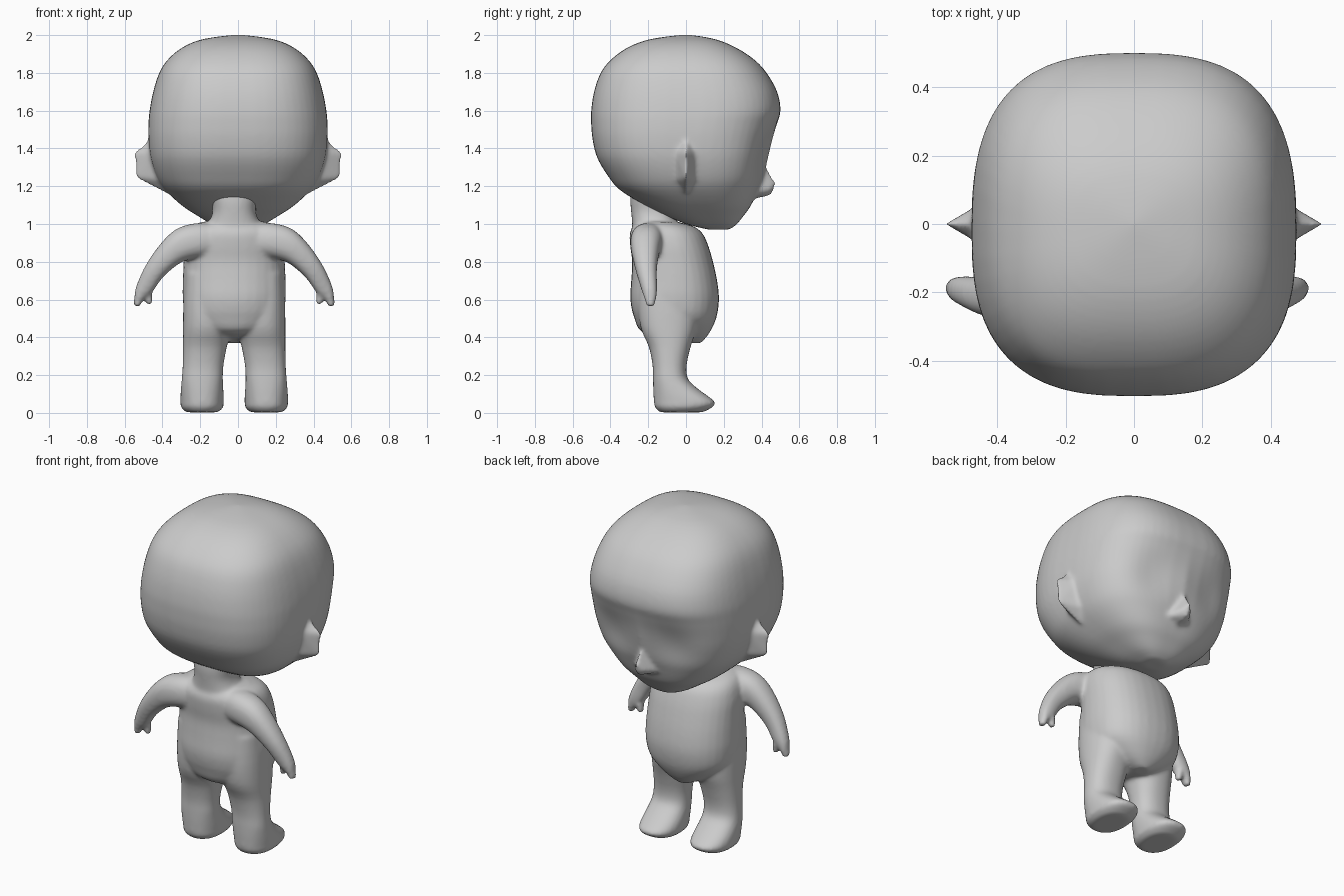
import bpy, bmesh
from math import sin, cos, pi, radians, exp, copysign


def finish(bm, name, voxel, soften):
    """Turn overlapping parts into one blended, smooth skin."""
    bmesh.ops.recalc_face_normals(bm, faces=bm.faces)
    mesh = bpy.data.meshes.new(name)
    bm.to_mesh(mesh)
    bm.free()
    obj = bpy.data.objects.new(name, mesh)
    bpy.context.collection.objects.link(obj)
    remesh = obj.modifiers.new("blend", 'REMESH')
    remesh.mode = 'VOXEL'
    remesh.voxel_size = voxel
    remesh.use_smooth_shade = True
    smooth = obj.modifiers.new("soften", 'SMOOTH')
    smooth.factor = 0.5
    smooth.iterations = soften
    return obj


def smooth_rings(rings, steps):
    """Catmull-Rom interpolation between the given rings."""
    out = []
    for i in range(len(rings) - 1):
        a, b, c, d = (rings[max(0, min(len(rings) - 1, i + k))] for k in (-1, 0, 1, 2))
        for s in range(steps):
            t = s / steps
            out.append([0.5 * (2 * q + (r - p) * t + (2 * p - 5 * q + 4 * r - w) * t * t
                               + (3 * q - p - 3 * r + w) * t ** 3)
                        for p, q, r, w in zip(a, b, c, d)])
    return out + [rings[-1]]


def loft(bm, rings, n=2.3, side=1, segs=32, steps=3):
    """Skin of rounded rings (x, y, z, half width, half depth, tilt in degrees)."""
    loops = []
    for x, y, z, rx, ry, tilt in smooth_rings(rings, steps):
        t, loop = radians(tilt), []
        for k in range(segs):
            c, s = cos(2 * pi * k / segs), sin(2 * pi * k / segs)
            u = rx * copysign(abs(c) ** (2 / n), c)
            v = ry * copysign(abs(s) ** (2 / n), s)
            loop.append(bm.verts.new((side * (x + u * cos(t)), y + v, z + u * sin(t))))
        loops.append(loop)
    for a, b in zip(loops, loops[1:]):
        for k in range(segs):
            bm.faces.new((a[k], a[k - 1], b[k - 1], b[k]))
    bm.faces.new(loops[0])
    bm.faces.new(loops[-1])


def levels(rows):
    """Upright rings from (z, x middle, half width, back y, front y)."""
    return [(x, (b + f) / 2, z, w, (f - b) / 2, 0) for z, x, w, b, f in rows]


def hull(bm, points):
    bmesh.ops.convex_hull(bm, input=[bm.verts.new(p) for p in points])


# head, with shallow eye hollows in the face
bm = bmesh.new()
loft(bm, levels([
    (0.97, 0, 0.06, 0.12, 0.23), (1.0, 0, 0.14, 0.0, 0.27), (1.05, 0, 0.225, -0.12, 0.31),
    (1.1, 0, 0.30, -0.22, 0.345), (1.18, 0, 0.385, -0.35, 0.38), (1.25, 0, 0.43, -0.41, 0.41),
    (1.35, 0, 0.463, -0.47, 0.438), (1.45, 0, 0.474, -0.495, 0.46), (1.53, 0, 0.474, -0.502, 0.482),
    (1.6, 0, 0.468, -0.502, 0.501), (1.7, 0, 0.449, -0.487, 0.483), (1.8, 0, 0.417, -0.452, 0.427),
    (1.87, 0, 0.372, -0.397, 0.362), (1.93, 0, 0.302, -0.317, 0.272), (1.97, 0, 0.217, -0.222, 0.182),
    (1.99, 0, 0.12, -0.12, 0.10), (2.002, 0, 0.01, -0.01, 0.01)]), n=2.75, segs=56)
for v in bm.verts:
    if v.co.y > 0:
        v.co.y -= 0.03 * exp(-((abs(v.co.x) - 0.2) / 0.13) ** 2 - ((v.co.z - 1.36) / 0.13) ** 2)

# nose
hull(bm, [(0, 0.425, 1.30), (0, 0.48, 1.215), (0, 0.45, 1.15), (0.03, 0.45, 1.185),
          (-0.03, 0.45, 1.185), (0.09, 0.35, 1.16), (-0.09, 0.35, 1.16), (0, 0.35, 1.13)])

# ears: thin wedges
for side in (1, -1):
    hull(bm, [(side * x, y, z) for x, y, z in (
        (0.46, 0, 1.46), (0.44, 0.065, 1.38), (0.44, -0.065, 1.38), (0.552, 0, 1.375),
        (0.542, 0, 1.245), (0.40, 0.06, 1.23), (0.40, -0.06, 1.23), (0.38, 0, 1.16))])
finish(bm, "head", 0.011, 12)

# torso and neck
bm = bmesh.new()
loft(bm, levels([
    (0.37, 0, 0.04, 0.0, 0.08), (0.42, 0, 0.16, -0.22, 0.122), (0.5, 0, 0.25, -0.273, 0.16),
    (0.6, 0, 0.272, -0.295, 0.175), (0.7, 0, 0.272, -0.29, 0.165), (0.8, 0, 0.268, -0.285, 0.143),
    (0.88, 0, 0.265, -0.295, 0.12), (0.95, 0, 0.25, -0.298, 0.088), (0.99, 0, 0.22, -0.275, 0.035),
    (1.012, 0, 0.17, -0.23, -0.05)]))
loft(bm, levels([(0.93, 0, 0.19, -0.285, -0.03), (1.0, 0, 0.14, -0.285, -0.05),
                 (1.06, 0, 0.115, -0.29, -0.06), (1.12, 0, 0.12, -0.295, -0.06),
                 (1.19, 0, 0.14, -0.29, -0.05)]))

for side in (1, -1):
    # leg and foot
    loft(bm, levels([
        (0.003, 0.17, 0.085, -0.14, 0.09), (0.03, 0.17, 0.112, -0.165, 0.14),
        (0.055, 0.17, 0.115, -0.17, 0.156), (0.09, 0.17, 0.115, -0.172, 0.115),
        (0.13, 0.17, 0.112, -0.174, 0.06), (0.18, 0.169, 0.109, -0.175, 0.01),
        (0.25, 0.165, 0.108, -0.177, 0.003), (0.35, 0.155, 0.116, -0.197, 0.025),
        (0.45, 0.145, 0.126, -0.24, 0.055), (0.58, 0.14, 0.129, -0.255, 0.06),
        (0.74, 0.132, 0.127, -0.25, 0.03)]), side=side)
    # arm and finger tip
    loft(bm, [(0.08, -0.18, 0.915, 0.085, 0.09, 90), (0.17, -0.2, 0.915, 0.092, 0.09, 82),
              (0.26, -0.21, 0.897, 0.09, 0.085, 68),
              (0.335, -0.215, 0.85, 0.074, 0.073, 55), (0.42, -0.21, 0.755, 0.057, 0.056, 42),
              (0.475, -0.195, 0.66, 0.046, 0.043, 30), (0.502, -0.19, 0.615, 0.028, 0.034, 20),
              (0.516, -0.187, 0.562, 0.016, 0.022, 10)], side=side)
    # thumb
    loft(bm, [(0.47, -0.19, 0.66, 0.03, 0.03, 10), (0.454, -0.185, 0.62, 0.022, 0.026, 0),
              (0.448, -0.182, 0.572, 0.015, 0.018, 0)], side=side)

body = finish(bm, "body", 0.01, 12)
body.location.x = -0.02
